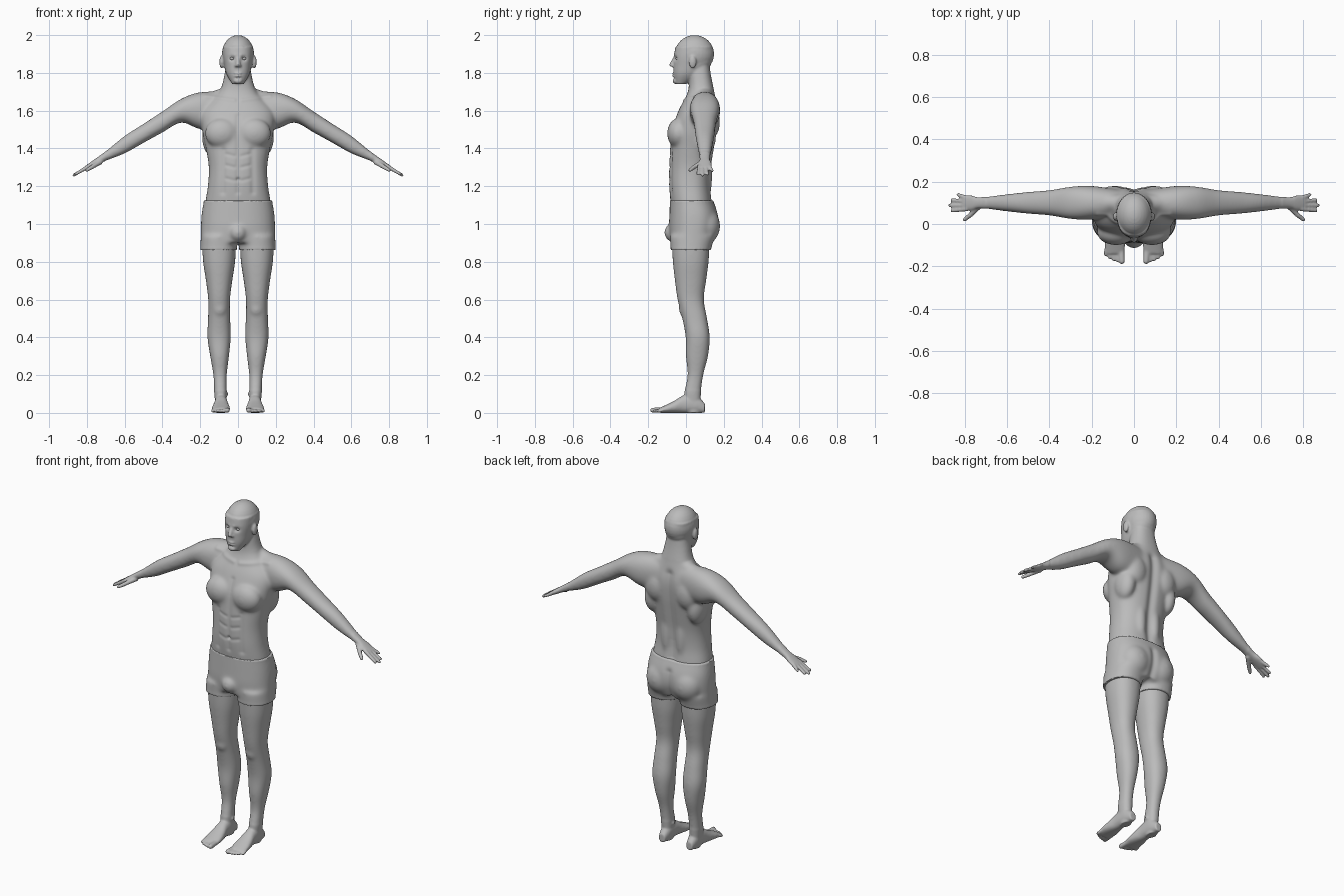
import bpy, bmesh, math
from mathutils import Vector, Matrix

cube = bpy.data.objects.get("Cube")
if cube:
    bpy.data.objects.remove(cube, do_unlink=True)

grey = bpy.data.materials.new("plain grey")
grey.use_nodes = True
COLOUR = (0.5, 0.5, 0.5, 1)
grey.diffuse_color = COLOUR
grey.node_tree.nodes["Principled BSDF"].inputs["Base Color"].default_value = COLOUR


def spline(rows, steps=6):
    """Smooth the sections with a Catmull-Rom curve."""
    smooth_rows = []
    last = len(rows) - 1
    for i in range(last):
        before, start, end, after = (rows[max(i - 1, 0)], rows[i], rows[i + 1], rows[min(i + 2, last)])
        for step in range(steps):
            t = step / steps
            smooth_rows.append([
                q + t / 2 * (r - p + t * (2 * p - 5 * q + 4 * r - s + t * (3 * (q - r) + s - p)))
                for p, q, r, s in zip(before, start, end, after)])
    return smooth_rows + [rows[last]]


def loft(bm, axis, rows, power=0.9, sides=32, mirror=False):
    """Closed skin through sections (position, centre and half size on each other axis)."""
    u_axis, v_axis = [k for k in range(3) if k != axis]
    for flip in ((1, -1) if mirror else (1,)):
        rings = []
        for position, u, half_u, v, half_v in spline(rows):
            ring = []
            for k in range(sides):
                c, s = math.cos(math.tau * k / sides), math.sin(math.tau * k / sides)
                co = Vector()
                co[axis] = position
                co[u_axis] = u + half_u * math.copysign(abs(c) ** power, c)
                co[v_axis] = v + half_v * math.copysign(abs(s) ** power, s)
                co.x *= flip
                ring.append(bm.verts.new(co))
            rings.append(ring)
        faces = [bm.faces.new(rings[0]), bm.faces.new(rings[-1])]
        for low, high in zip(rings, rings[1:]):
            for k in range(sides):
                n = (k + 1) % sides
                faces.append(bm.faces.new((low[k], low[n], high[n], high[k])))
        bmesh.ops.recalc_face_normals(bm, faces=faces)


def trunk(bm, start, step, rows, power=0.85):
    """Upright central loft from evenly spaced (half width, front, back)."""
    loft(bm, 2, [(start + step * i, 0, width, (front + back) / 2, (back - front) / 2)
                 for i, (width, front, back) in enumerate(rows)], power)


def blob(bm, centre, radii):
    """Mirrored pair of ellipsoids, or one on the middle line."""
    for side in ((1, -1) if centre[0] else (1,)):
        place = Matrix.Translation((centre[0] * side, centre[1], centre[2]))
        bmesh.ops.create_uvsphere(bm, u_segments=32, v_segments=16, radius=1,
                                  matrix=place @ Matrix.Diagonal((*radii, 1)))


def tube(bm, start, end, start_radius, end_radius):
    """Mirrored pair of tapered capsules."""
    for side in (1, -1):
        p, q = (Vector((point[0] * side, point[1], point[2])) for point in (start, end))
        turn = (q - p).to_track_quat("Z", "Y").to_matrix().to_4x4()
        bmesh.ops.create_cone(bm, cap_ends=True, segments=20, radius1=start_radius,
                              radius2=end_radius, depth=(q - p).length,
                              matrix=Matrix.Translation((p + q) / 2) @ turn)
        for point, radius in ((p, start_radius), (q, end_radius)):
            bmesh.ops.create_uvsphere(bm, u_segments=20, v_segments=12, radius=radius,
                                      matrix=Matrix.Translation(point))


def make_object(bm, name):
    mesh = bpy.data.meshes.new(name)
    bm.to_mesh(mesh)
    bm.free()
    mesh.materials.append(grey)
    mesh.shade_smooth()
    obj = bpy.data.objects.new(name, mesh)
    bpy.context.collection.objects.link(obj)
    return obj


def fuse(bm, voxel):
    """Merge overlapping shapes into one even surface."""
    helper = make_object(bm, "helper")
    remesh = helper.modifiers.new("fuse", "REMESH")
    remesh.mode = "VOXEL"
    remesh.voxel_size = voxel
    graph = bpy.context.evaluated_depsgraph_get()
    fused = bmesh.new()
    fused.from_mesh(helper.evaluated_get(graph).to_mesh())
    bpy.data.objects.remove(helper, do_unlink=True)
    return fused


def relax(bm, rule, times):
    """Soften the vertices that meet a rule."""
    chosen = [vert for vert in bm.verts if rule(vert.co)]
    for _ in range(times):
        bmesh.ops.smooth_vert(bm, verts=chosen, factor=0.5,
                              use_axis_x=True, use_axis_y=True, use_axis_z=True)


def carve(bm, facing, strokes):
    """Press mirrored grooves into the front (-1) or back (1); negative depth makes ridges."""
    bm.normal_update()
    lines = [(Vector(a), Vector(b) - Vector(a), radius, depth) for a, b, radius, depth in strokes]
    for vert in bm.verts:
        if vert.normal.y * facing <= 0:
            continue
        point = Vector((abs(vert.co.x), vert.co.z))
        push = 0
        for start, along, radius, depth in lines:
            if abs(point.y - start.y) > along.length + 3 * radius:
                continue
            t = min(max((point - start).dot(along) / along.length_squared, 0), 1)
            push += depth * math.exp(-((point - start - along * t).length / radius) ** 2)
        vert.co -= vert.normal * push


def arm_height(x):
    return min(1.6, 1.78 - 0.6 * x)


# Torso and neck
body = bmesh.new()
trunk(body, 1, 0.1, [
    (.175, -.07, .14), (.175, -.08, .14), (.16, -.09, .13), (.155, -.09, .135), (.17, -.085, .15),
    (.19, -.075, .165), (.19, -.04, .17), (.1, .01, .15), (.07, .015, .13), (.06, .02, .12)])
blob(body, (.085, -.04, 1.48), (.09, .06, .08))   # chest muscles
blob(body, (.1, .13, 1.54), (.07, .05, .09))      # shoulder blades
blob(body, (.14, .09, 1.46), (.05, .07, .1))      # side muscles
blob(body, (.045, .1, 1.26), (.04, .04, .15))     # lower back
tube(body, (.02, .1, 1.7), (.17, .1, 1.65), .04, .04)

# Skull, jaw and facial features
blob(body, (0, .045, 1.9), (.085, .104, .1))
trunk(body, 1.74, 0.05, [(.03, -.055, 0), (.06, -.065, .08), (.073, -.066, .13), (.08, -.064, .14),
                         (.08, -.056, .14)])
tube(body, (.001, -.056, 1.886), (.001, -.078, 1.843), .008, .011)
blob(body, (.011, -.068, 1.838), (.008, .011, .008))
for lip in (1.785, 1.796):
    blob(body, (0, -.062, lip), (.022, .012, .007))
blob(body, (0, -.055, 1.757), (.024, .017, .015))
tube(body, (.014, -.058, 1.893), (.048, -.04, 1.895), .008, .008)
blob(body, (.087, .035, 1.857), (.012, .02, .034))

# Arms and palms
loft(body, 0, [(x, .1, depth, arm_height(x), height) for x, depth, height in (
    (.06, .06, .1), (.2, .08, .098), (.3, .076, .063), (.4, .06, .056), (.5, .052, .051),
    (.6, .041, .047), (.7, .029, .026), (.74, .027, .02), (.77, .036, .017), (.81, .034, .012))],
     mirror=True)

# Fingers and thumb
for i in range(4):
    tip = .87 - .01 * (i - 1) ** 2
    tube(body, (.79, .07 + .018 * i, arm_height(.79)), (tip, .063 + .025 * i, arm_height(tip)),
         .011, .0085)
thumb = [Vector((x, y, arm_height(x) - .015)) for x, y in ((.73, .085), (.77, .045), (.8, .02))]
for joint, following, radius in zip(thumb, thumb[1:], (.014, .012)):
    tube(body, joint, following, radius, radius * .8)

# Legs, at even heights from the sole: half width, middle, half depth
loft(body, 2, [(.1 * i, .09 + .01 * min(i / 4, 1), width, middle, depth)
               for i, (width, middle, depth) in enumerate((
                   (.025, .04, .035), (.033, .035, .044), (.036, .05, .042), (.05, .058, .059),
                   (.062, .062, .064), (.059, .046, .066), (.058, .025, .07), (.07, .024, .083),
                   (.085, .025, .095), (.09, .025, .1)))], mirror=True)
blob(body, (.097, -.012, .55), (.035, .026, .04))
blob(body, (.088, .035, .1), (.037, .02, .02))

# Feet from heel to ball, flat on the ground
loft(body, 1, [(.1 - .04 * i, .09, width, height / 2, height / 2)
               for i, (width, height) in enumerate((
                   (.02, .05), (.03, .09), (.033, .1), (.035, .09), (.043, .065), (.048, .045),
                   (.044, .027)))], mirror=True)
for i in range(5):
    radius = .009 if i else .014
    tube(body, (.06 + .018 * i, -.12, .016), (.057 + .019 * i, -.176 + .002 * i * i, radius),
         radius, radius)

# Blend the muscles, then draw the lines of the body and face
body = fuse(body, .0052)
relax(body, lambda co: abs(co.x) < .7 and .12 < co.z < 1.72, 22)
relax(body, lambda co: True, 3)
belly_lines = [((.02, z), (.06, z + .01), .01, .003) for z in (1.23, 1.3, 1.36)]
carve(body, -1, belly_lines + [
    ((0, 1.57), (0, 1.17), .014, .005),          # breastbone and belly
    ((.075, 1.39), (.08, 1.17), .016, .005),     # belly sides
    ((0, 1.235), (0, 1.236), .009, .01),         # navel
    ((.02, 1.655), (.17, 1.675), .011, -.004),   # collarbones
    ((.03, 1.876), (.034, 1.876), .012, .011),   # eye sockets
    ((0, 1.79), (.02, 1.79), .004, .004)])       # mouth
carve(body, 1, [((0, 1.64), (0, 1.14), .025, .013)])
make_object(body, "body")

# Eyes
eyes = bmesh.new()
blob(eyes, (.031, -.042, 1.876), (.014, .0125, .0095))
make_object(eyes, "eyes")

# Shorts
cloth = bmesh.new()
trunk(cloth, .9, .075, [(.197, -.083, .14), (.197, -.09, .17), (.193, -.088, .17), (.181, -.085, .144)])
loft(cloth, 2, [(.862, .103, .097, .025, .106), (.94, .1, .097, .035, .12)], mirror=True)
blob(cloth, (.085, .105, .99), (.088, .076, .095))
blob(cloth, (0, -.08, .955), (.045, .035, .045))
cloth = fuse(cloth, .006)
relax(cloth, lambda co: .875 < co.z < 1.115, 20)
carve(cloth, 1, [((0, 1.06), (0, .9), .02, .01)])
shorts = make_object(cloth, "shorts")
shorts.data.set_sharp_from_angle(angle=math.radians(50))
